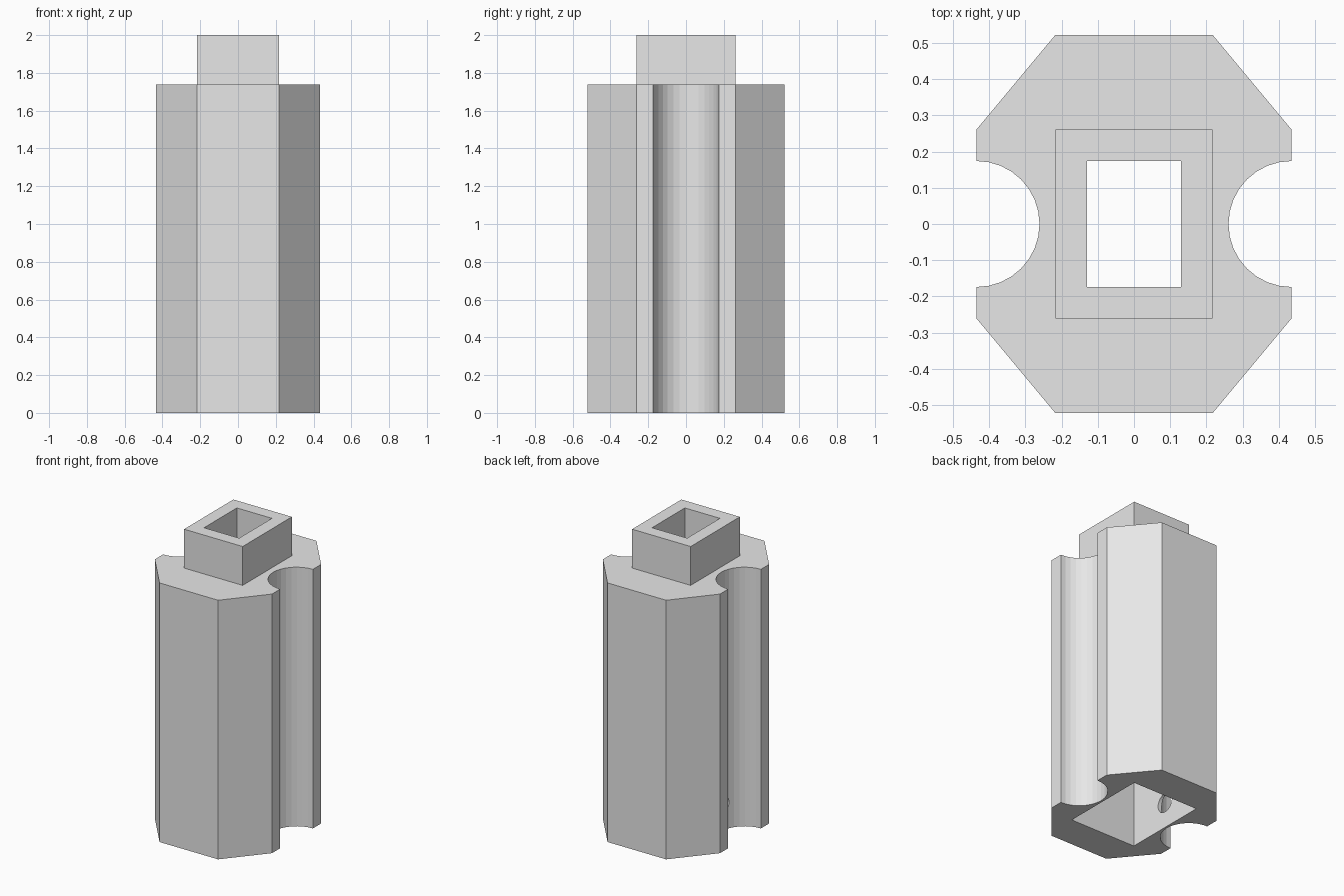
import bpy, bmesh, math

if "Cube" in bpy.data.objects:
    bpy.data.objects.remove(bpy.data.objects["Cube"])

U = 2 / 46                      # the design sits on a regular module
BODY_TOP, TOP = 40 * U, 46 * U

grey = bpy.data.materials.new("light_grey")
grey.diffuse_color = (0.8, 0.8, 0.8, 1)
grey.use_nodes = True
grey.node_tree.nodes["Principled BSDF"].inputs["Base Color"].default_value = grey.diffuse_color


def prism(name, outline, z0, z1):
    """Extrude a closed xy outline (counter-clockwise) from z0 to z1."""
    bm = bmesh.new()
    face = bm.faces.new([bm.verts.new((x, y, z0)) for x, y in outline])
    top = bmesh.ops.extrude_face_region(bm, geom=[face])["geom"]
    bmesh.ops.translate(bm, vec=(0, 0, z1 - z0),
                        verts=[g for g in top if isinstance(g, bmesh.types.BMVert)])
    bmesh.ops.recalc_face_normals(bm, faces=bm.faces)
    mesh = bpy.data.meshes.new(name)
    bm.to_mesh(mesh)
    bm.free()
    mesh.materials.append(grey)
    obj = bpy.data.objects.new(name, mesh)
    bpy.context.collection.objects.link(obj)
    return obj


def rect(a, b):
    return [(-a, -b), (a, -b), (a, b), (-a, b)]


def carve(obj, cutters):
    """Subtract every cutter and bake the result into the mesh."""
    for c in cutters:
        mod = obj.modifiers.new(c.name, 'BOOLEAN')
        mod.operation, mod.solver, mod.object = 'DIFFERENCE', 'EXACT', c
    dg = bpy.context.evaluated_depsgraph_get()
    baked = bpy.data.meshes.new_from_object(obj.evaluated_get(dg))
    obj.modifiers.clear()
    obj.data = baked


# Octagonal body outline with a half-round groove in each x side
half = [(5 * U, -12 * U), (10 * U, -6 * U)]
N = 16
for i in range(N + 1):
    t = -math.pi / 2 - math.pi * i / N
    half.append((10 * U + 4 * U * math.cos(t), 4 * U * math.sin(t)))
half += [(10 * U, 6 * U), (5 * U, 12 * U)]
outline = half + [(-x, -y) for x, y in half]
body = prism("grooved_body", outline, 0, BODY_TOP)

# Rectangular connector on top
stub = prism("top_connector", rect(5 * U, 6 * U), BODY_TOP, TOP)

# Cutters: through bore, wider bottom socket, small round hole in the -x groove
bore = prism("bore_cutter", rect(3 * U, 4 * U), -0.2, TOP + 0.2)
socket = prism("socket_cutter", rect(0.246, 0.295), -0.1, 12 * U)
R = 1.5 * U
ring = [(R * math.cos(2 * math.pi * i / 32), R * math.sin(2 * math.pi * i / 32))
        for i in range(32)]
pin = prism("pin_hole_cutter", ring, -0.12, 0.12)
pin.rotation_euler = (0, math.pi / 2, 0)
pin.location = (-0.29, 0, 4 * U)

cutters = [bore, socket, pin]
for c in cutters:
    c.hide_render = True
bpy.context.view_layer.update()

carve(body, cutters)
carve(stub, [bore])

for c in cutters:
    bpy.data.objects.remove(c, do_unlink=True)
